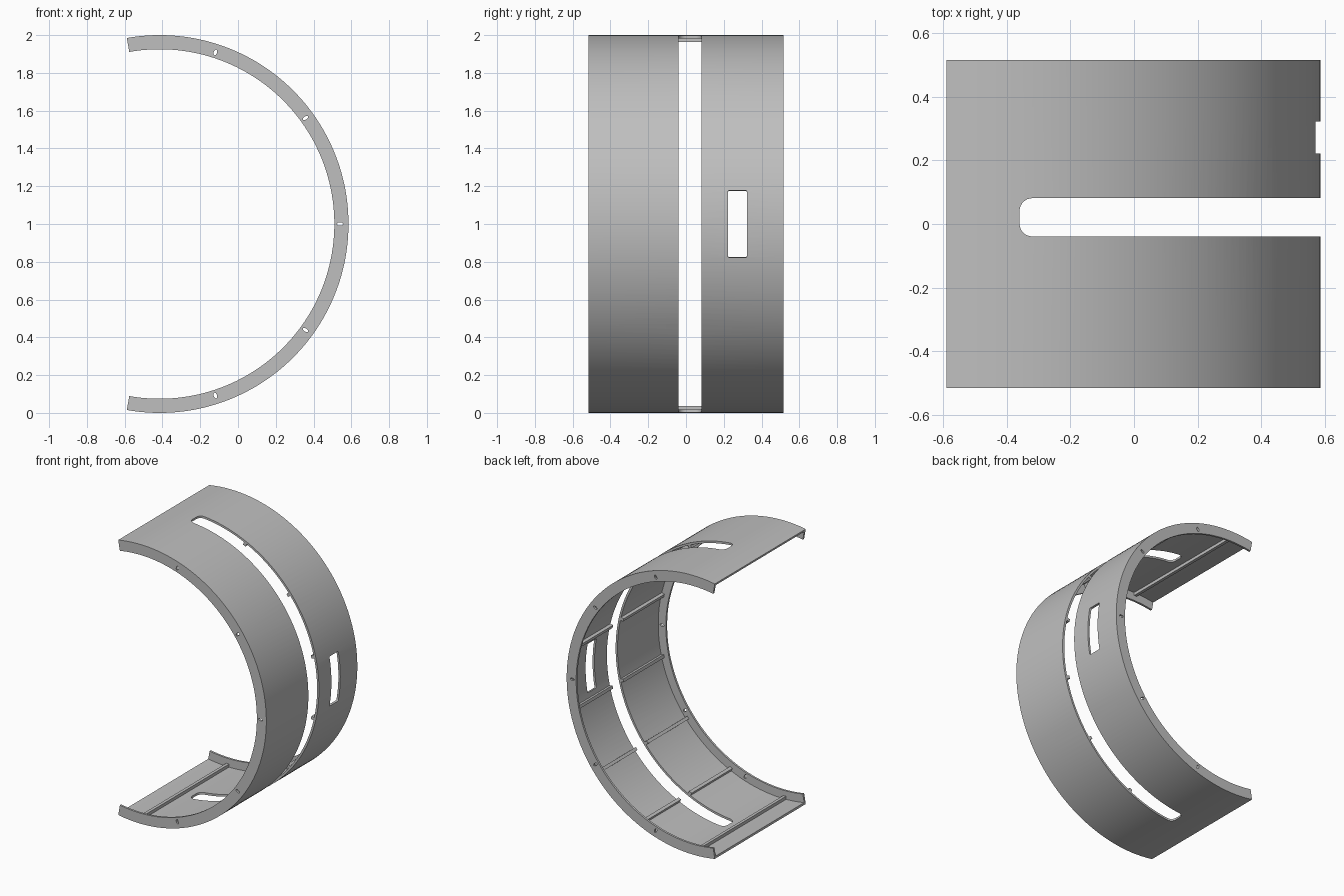
import bpy, bmesh
from math import sin, cos, radians, degrees, sqrt, pi

if "Cube" in bpy.data.objects:
    bpy.data.objects.remove(bpy.data.objects["Cube"])

CX, CZ = -0.415, 1.0           # axis of the ring
R_OUT, R_SHELL, R_LIP = 1.0, 0.985, 0.925
HALF, LIP = 0.515, 0.015       # half width and flange thickness
END = 100                      # half sweep in degrees

grey = bpy.data.materials.new("light grey")
grey.use_nodes = True
colour = (0.52, 0.52, 0.52, 1)
grey.diffuse_color = colour
grey.node_tree.nodes["Principled BSDF"].inputs["Base Color"].default_value = colour


def place(r, y, deg):
    a = radians(deg)
    return (CX + r * cos(a), y, CZ + r * sin(a))


def sweep(name, angles, profile):
    """Solid swept around the ring axis; profile(angle) gives (radius, y) points."""
    bm = bmesh.new()
    rings = [[bm.verts.new(place(r, y, a)) for r, y in profile(a)] for a in angles]
    n = len(rings[0])
    for p, q in zip(rings, rings[1:]):
        for i in range(n):
            j = (i + 1) % n
            bm.faces.new((p[i], p[j], q[j], q[i]))
    bm.faces.new(rings[0][::-1])
    bm.faces.new(rings[-1])
    return finish(name, bm)


def finish(name, bm):
    bmesh.ops.recalc_face_normals(bm, faces=bm.faces)
    mesh = bpy.data.meshes.new(name)
    bm.to_mesh(mesh)
    bm.free()
    mesh.materials.append(grey)
    obj = bpy.data.objects.new(name, mesh)
    bpy.context.collection.objects.link(obj)
    return obj


def spread(a, b, n):
    return [a + (b - a) * i / n for i in range(n + 1)]


def rect(r0, r1, y0, y1):
    return [(r0, y0), (r1, y0), (r1, y1), (r0, y1)]


def opening(name, end, y_mid, half, corner, steps):
    """Cutter for a rounded opening through the shell."""
    corner_deg = degrees(corner)
    bend = [end - corner_deg * (1 - cos(pi / 2 * i / 8)) for i in range(9)]
    angles = [-a for a in bend] + spread(-bend[-1], bend[-1], steps)[1:-1] + bend[::-1]

    def profile(a):
        d = min(radians(end - abs(a)), corner)
        h = half - corner + sqrt(max(0, corner ** 2 - (corner - d) ** 2))
        return rect(0.91, 1.1, y_mid - h, y_mid + h)
    return sweep(name, angles, profile)


def cut(target, cutter):
    mod = target.modifiers.new(cutter.name, 'BOOLEAN')
    mod.operation = 'DIFFERENCE'
    mod.solver = 'EXACT'
    mod.object = cutter
    bpy.context.view_layer.objects.active = target
    bpy.ops.object.modifier_apply(modifier=mod.name)


# Curved shell with an inward flange along each rim
channel = [(R_OUT, -HALF), (R_OUT, HALF), (R_LIP, HALF), (R_LIP, HALF - LIP),
           (R_SHELL, HALF - LIP), (R_SHELL, LIP - HALF), (R_LIP, LIP - HALF), (R_LIP, -HALF)]
shell = sweep("flanged_shell", spread(-END, END, 100), lambda a: channel)

# Cross ribs on the inside
ribs = []
for k in range(8):
    mid = (k - 3.5) * 26
    ribs.append(sweep(f"rib_{k + 1}", spread(mid - 0.65, mid + 0.65, 2),
                      lambda a: rect(0.963, R_SHELL + 0.003, LIP / 2 - HALF, HALF - LIP / 2)))

# Long slot and small window
slot = opening("slot_cutter", 86.8, 0.021, 0.06, 0.04, 87)
window = opening("window_cutter", 10.25, 0.272, 0.05, 0.008, 10)
cut(shell, slot)
cut(shell, window)
for rib in ribs:
    cut(rib, slot)

# Oval bolt holes through both flanges
bm = bmesh.new()
for mid in range(-72, 73, 36):
    loops = []
    for y in (-0.6, 0.6):
        loops.append([bm.verts.new(place(0.955 + 0.016 * cos(t), y, mid + degrees(0.009 * sin(t))))
                      for t in spread(0, 2 * pi, 16)[:-1]])
    for i in range(16):
        j = (i + 1) % 16
        bm.faces.new((loops[0][i], loops[0][j], loops[1][j], loops[1][i]))
    bm.faces.new(loops[0])
    bm.faces.new(loops[1])
holes = finish("bolt_hole_cutter", bm)
cut(shell, holes)

for cutter in (slot, window, holes):
    bpy.data.objects.remove(cutter)

# Smooth curved faces, sharp edges
bpy.ops.object.select_all(action='DESELECT')
for obj in [shell] + ribs:
    obj.select_set(True)
bpy.context.view_layer.objects.active = shell
bpy.ops.object.shade_smooth_by_angle(angle=radians(30))
